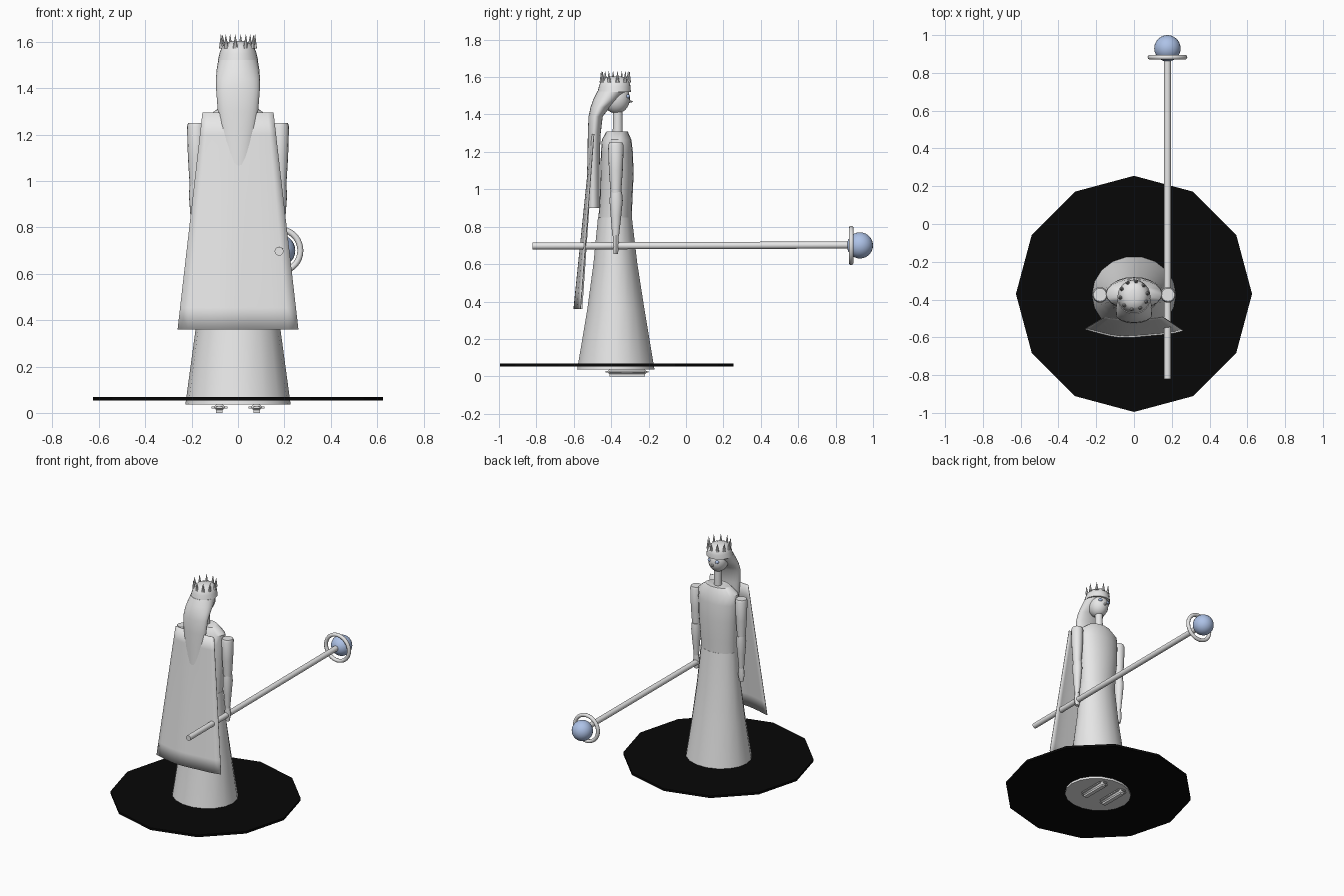
import bpy, bmesh, math
from mathutils import Matrix, Vector

cube = bpy.data.objects.get("Cube")
if cube:
    bpy.data.objects.remove(cube, do_unlink=True)


def material(name, rgb):
    m = bpy.data.materials.new(name)
    m.use_nodes = True
    m.diffuse_color = (*rgb, 1)
    m.node_tree.nodes["Principled BSDF"].inputs["Base Color"].default_value = (*rgb, 1)
    return m


GREY = material("pale grey", (0.8, 0.8, 0.8))
BLUE = material("orb blue", (0.42, 0.54, 0.8))
BLACK = material("base black", (0.002, 0.002, 0.002))
CY = -0.375  # y of the figure's axis


def finish(name, bm, mat, smooth=40):
    bmesh.ops.recalc_face_normals(bm, faces=bm.faces)
    mesh = bpy.data.meshes.new(name)
    bm.to_mesh(mesh)
    bm.free()
    mesh.materials.append(mat)
    ob = bpy.data.objects.new(name, mesh)
    bpy.context.collection.objects.link(ob)
    if smooth:
        bpy.ops.object.select_all(action='DESELECT')
        ob.select_set(True)
        bpy.context.view_layer.objects.active = ob
        bpy.ops.object.shade_smooth_by_angle(angle=math.radians(smooth))
    return ob


def loft(name, rings, sides=20, mat=GREY, x=0.0, smooth=40):
    """Stack elliptical rings given as (z, back y, front y, half width)."""
    bm = bmesh.new()
    loops = []
    for z, back, front, rx in rings:
        cy, ry = (back + front) / 2, (front - back) / 2
        loops.append([bm.verts.new((x + rx * math.cos(a), cy + ry * math.sin(a), z))
                      for a in (math.tau * i / sides for i in range(sides))])
    for lo, hi in zip(loops, loops[1:]):
        for i in range(sides):
            j = (i + 1) % sides
            bm.faces.new((lo[i], lo[j], hi[j], hi[i]))
    bm.faces.new(loops[0])
    bm.faces.new(loops[-1])
    return finish(name, bm, mat, smooth)


def ball(name, center, radii, mat=GREY):
    bm = bmesh.new()
    bmesh.ops.create_uvsphere(bm, u_segments=24, v_segments=14, radius=1,
                              matrix=Matrix.Translation(center) @ Matrix.Diagonal((*radii, 1)))
    return finish(name, bm, mat)


def cone(name, start, end, r1, r2, sides=16, mat=GREY, smooth=40):
    a, b = Vector(start), Vector(end)
    turn = (b - a).to_track_quat('Z', 'Y').to_matrix().to_4x4()
    bm = bmesh.new()
    bmesh.ops.create_cone(bm, cap_ends=True, segments=sides, radius1=r1, radius2=r2,
                          depth=(b - a).length,
                          matrix=Matrix.Translation((a + b) / 2) @ turn)
    return finish(name, bm, mat, smooth)


# Twelve-sided base disc
loft("base_disc", [(0.053, -0.995, 0.255, 0.625), (0.069, -0.995, 0.255, 0.625)],
     12, BLACK, smooth=0)

# Gown: flared skirt and fitted bodice
loft("skirt", [(0.036, -0.585, -0.165, 0.227), (0.36, -0.53, -0.22, 0.183),
               (0.6, -0.497, -0.258, 0.155), (0.85, -0.472, -0.288, 0.134)], 18)
loft("bodice", [(0.83, -0.47, -0.29, 0.132), (0.93, -0.462, -0.287, 0.135),
                (1.08, -0.458, -0.28, 0.145), (1.2, -0.455, -0.284, 0.15),
                (1.265, -0.45, -0.292, 0.148), (1.31, -0.425, -0.312, 0.09)])

# Neck and head
cone("neck", (0, -0.365, 1.29), (0, -0.365, 1.46), 0.027, 0.025)
ball("head", (0, -0.372, 1.485), (0.066, 0.072, 0.08))
cone("nose", (0, -0.315, 1.472), (0, -0.283, 1.468), 0.014, 0.001, 8)

# Long hair falling down the back, and the crown cap
loft("hair", [(0.9, -0.53, -0.462, 0.05), (1.08, -0.529, -0.462, 0.062),
              (1.2, -0.526, -0.46, 0.075), (1.3, -0.525, -0.456, 0.087),
              (1.39, -0.521, -0.445, 0.094), (1.44, -0.51, -0.405, 0.095),
              (1.48, -0.496, -0.355, 0.092), (1.522, -0.475, -0.315, 0.085)], 24)
loft("crown_cap", [(1.52, -0.473, -0.295, 0.087), (1.55, -0.466, -0.296, 0.08),
                   (1.578, -0.456, -0.304, 0.07), (1.594, -0.44, -0.32, 0.052),
                   (1.604, -0.41, -0.35, 0.025)], 24)
for i in range(10):
    a = math.tau * (i + 0.25) / 10
    px, py = 0.072 * math.cos(a), 0.074 * math.sin(a)
    cone("crown_spike", (px, py - 0.378, 1.572), (px * 1.04, py * 1.04 - 0.378, 1.632),
         0.011, 0.0005, 8)

for side, s in (("left", 1), ("right", -1)):
    x = 0.18 * s
    # Eyes
    ball(side + "_eye", (0.03 * s, -0.313, 1.497), (0.013, 0.013, 0.011), BLUE)
    # Arms
    loft(side + "_upper_arm", [(0.975, -0.403, -0.347, 0.028), (1.1, -0.412, -0.338, 0.036),
                               (1.235, -0.417, -0.333, 0.04), (1.25, -0.41, -0.34, 0.035)],
         16, x=x)
    loft(side + "_forearm", [(0.75, -0.394, -0.358, 0.017), (0.86, -0.403, -0.346, 0.026),
                             (0.94, -0.409, -0.338, 0.032), (0.985, -0.405, -0.342, 0.028)],
         16, x=x)
    loft(side + "_hand", [(0.655, -0.387, -0.363, 0.014), (0.7, -0.392, -0.358, 0.024),
                          (0.755, -0.39, -0.36, 0.018)], 10, x=x)
    # Shoes
    bm = bmesh.new()
    bmesh.ops.create_cube(bm, size=1, matrix=Matrix.Translation((0.08 * s, -0.315, 0.024))
                          @ Matrix.Diagonal((0.068, 0.23, 0.048, 1)))
    bmesh.ops.bevel(bm, geom=bm.edges[:], offset=0.02, segments=3, affect='EDGES')
    finish(side + "_shoe", bm, GREY)

# Cape: a bowed sheet widening toward the hem
bm = bmesh.new()
N, M = 12, 10
grid = []
for j in range(M + 1):
    v = j / M
    row = []
    for i in range(N + 1):
        u = 2 * i / N - 1
        bow = (1 - u * u) * (0.012 + 0.026 * v)
        ripple = 0.004 * v * math.sin(5 * u)
        row.append(bm.verts.new((u * (0.153 + 0.107 * v), -0.492 - 0.068 * v - bow + ripple,
                                 1.295 - 0.935 * v)))
    grid.append(row)
for j in range(M):
    for i in range(N):
        bm.faces.new((grid[j][i], grid[j + 1][i], grid[j + 1][i + 1], grid[j][i + 1]))
cape = finish("cape", bm, GREY)
thick = cape.modifiers.new("thickness", 'SOLIDIFY')
thick.thickness = 0.004
thick.offset = 0

# Staff with ring and orb
cone("staff", (0.177, -0.82, 0.697), (0.177, 0.87, 0.702), 0.019, 0.019, 20)
bpy.ops.mesh.primitive_torus_add(major_radius=0.092, minor_radius=0.013, major_segments=36,
                                 minor_segments=10, location=(0.177, 0.883, 0.7),
                                 rotation=(math.pi / 2, 0, 0))
ring = bpy.context.object
ring.name = "staff_ring"
ring.data.materials.append(GREY)
bpy.ops.object.shade_smooth_by_angle(angle=math.radians(60))
ball("staff_orb", (0.177, 0.93, 0.7), (0.07, 0.07, 0.07), BLUE)
